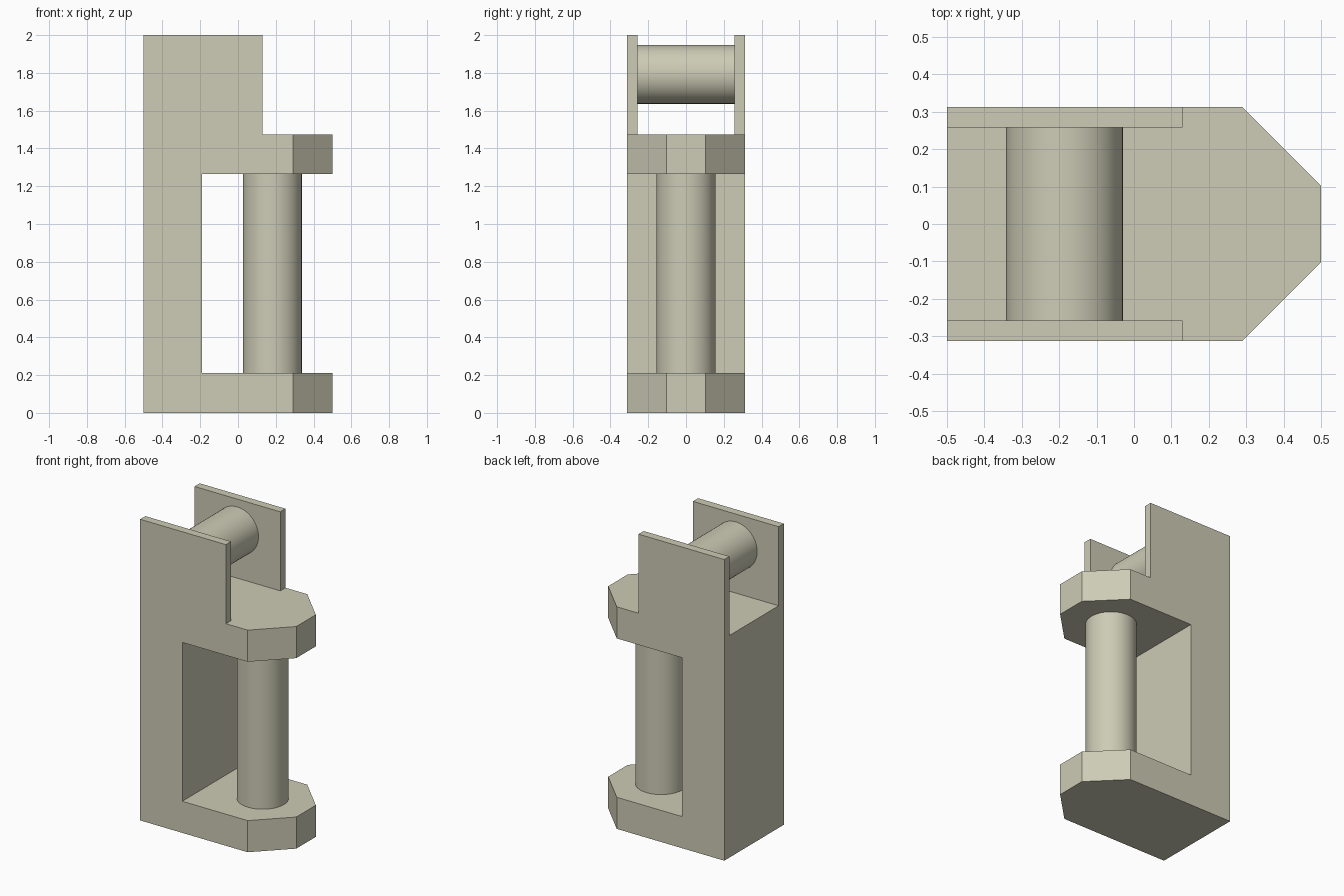
import bpy
import bmesh
import math
from mathutils import Vector

cube = bpy.data.objects.get("Cube")
if cube:
    bpy.data.objects.remove(cube, do_unlink=True)

# Main dimensions
HALF_WIDTH = 0.3125    # half depth of the whole frame along y
CHEEK_INNER = 0.258    # inner face of the upper cheeks
CHEEK_END = 0.13       # x where the cheeks stop
SHELF_Z = 1.475        # top of the upper jaw
JAW_Z = 1.265          # underside of the upper jaw
FOOT_Z = 0.21          # top of the lower jaw
CHAMFER = 0.21

COLOUR = (0.61, 0.60, 0.465, 1.0)
stone = bpy.data.materials.new("pale_khaki")
stone.use_nodes = True
stone.diffuse_color = COLOUR
stone.node_tree.nodes["Principled BSDF"].inputs["Base Color"].default_value = COLOUR


def build_frame():
    bm = bmesh.new()
    # C-shaped side profile, extruded across the width
    profile = [(-0.5, 0), (0.5, 0), (0.5, FOOT_Z), (-0.19, FOOT_Z),
               (-0.19, JAW_Z), (0.5, JAW_Z), (0.5, SHELF_Z), (-0.5, SHELF_Z)]
    face = bm.faces.new([bm.verts.new((x, -HALF_WIDTH, z)) for x, z in profile])
    side = bmesh.ops.extrude_face_region(bm, geom=[face], use_keep_orig=True)
    bmesh.ops.translate(bm, vec=(0, 2 * HALF_WIDTH, 0),
                        verts=[v for v in side["geom"] if isinstance(v, bmesh.types.BMVert)])

    # Chamfered jaw tips
    tips = [e for e in bm.edges
            if all(v.co.x > 0.49 for v in e.verts)
            and abs(e.verts[0].co.y - e.verts[1].co.y) < 1e-4]
    bmesh.ops.bevel(bm, geom=tips, offset=CHAMFER, segments=1, affect='EDGES')
    bmesh.ops.recalc_face_normals(bm, faces=bm.faces)

    # Mark out the cheek footprints on the shelf and raise them
    for co, no in (((0, CHEEK_INNER, 0), (0, 1, 0)),
                   ((0, -CHEEK_INNER, 0), (0, 1, 0)),
                   ((CHEEK_END, 0, 0), (1, 0, 0))):
        bmesh.ops.bisect_plane(bm, geom=bm.verts[:] + bm.edges[:] + bm.faces[:],
                               plane_co=co, plane_no=no)
    for sign in (-1, 1):
        foot = [f for f in bm.faces
                if all(abs(v.co.z - SHELF_Z) < 1e-4 for v in f.verts)
                and f.calc_center_median().x < CHEEK_END
                and f.calc_center_median().y * sign > CHEEK_INNER]
        raised = bmesh.ops.extrude_face_region(bm, geom=foot)
        bmesh.ops.translate(bm, vec=(0, 0, 2 - SHELF_Z),
                            verts=[v for v in raised["geom"] if isinstance(v, bmesh.types.BMVert)])

    # Merge the flat regions back into clean faces
    bmesh.ops.dissolve_limit(bm, angle_limit=math.radians(1),
                             verts=bm.verts[:], edges=bm.edges[:])
    bmesh.ops.recalc_face_normals(bm, faces=bm.faces)
    mesh = bpy.data.meshes.new("bracket_frame")
    bm.to_mesh(mesh)
    bm.free()
    mesh.materials.append(stone)
    obj = bpy.data.objects.new("bracket_frame", mesh)
    bpy.context.collection.objects.link(obj)


def build_pin(name, start, end, radius=0.156):
    start, end = Vector(start), Vector(end)
    axis = end - start
    bpy.ops.mesh.primitive_cylinder_add(
        vertices=64, radius=radius, depth=axis.length, location=(start + end) / 2,
        rotation=axis.to_track_quat('Z', 'Y').to_euler())
    pin = bpy.context.object
    pin.name = pin.data.name = name
    pin.data.materials.append(stone)
    bpy.ops.object.shade_smooth_by_angle(angle=math.radians(30))


build_frame()
# Upright pin between the jaws, cross pin between the cheeks
build_pin("upright_pin", (0.182, 0, FOOT_Z - 0.02), (0.182, 0, JAW_Z + 0.02))
build_pin("cross_pin", (-0.186, -CHEEK_INNER - 0.02, 1.792), (-0.186, CHEEK_INNER + 0.02, 1.792))
